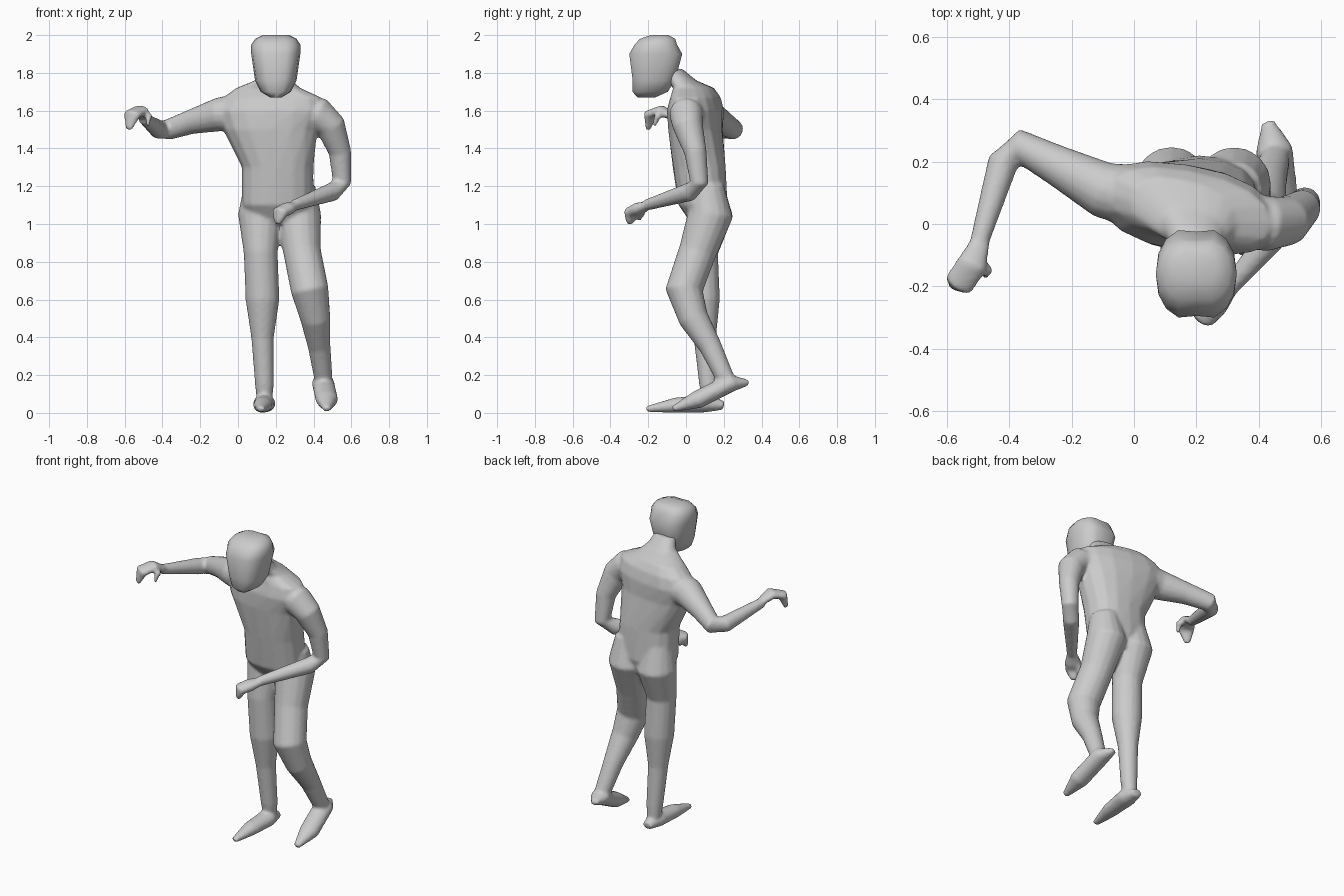
import bpy, bmesh
from math import cos, sin, pi, radians
from mathutils import Vector

default_cube = bpy.data.objects.get("Cube")
if default_cube:
    bpy.data.objects.remove(default_cube)

clay = bpy.data.materials.new("grey clay")
clay.use_nodes = True
clay.diffuse_color = (0.6, 0.6, 0.6, 1)
shader = clay.node_tree.nodes["Principled BSDF"]
shader.inputs["Base Color"].default_value = clay.diffuse_color

SIDES = 16
ANGLES = [2 * pi * step / SIDES for step in range(SIDES)]


def bridge_rings(name, rings):
    """Join equal rings of points into one closed, capped object."""
    bm = bmesh.new()
    loops = [[bm.verts.new(point) for point in ring] for ring in rings]
    for lower, upper in zip(loops, loops[1:]):
        for i in range(SIDES):
            bm.faces.new((lower[i - 1], lower[i], upper[i], upper[i - 1]))
    bm.faces.new(loops[0])
    bm.faces.new(loops[-1])
    bmesh.ops.recalc_face_normals(bm, faces=bm.faces)
    mesh = bpy.data.meshes.new(name)
    bm.to_mesh(mesh)
    bm.free()
    mesh.materials.append(clay)
    ob = bpy.data.objects.new(name, mesh)
    bpy.context.collection.objects.link(ob)
    return ob


def rounded(value):
    """Fill out an ellipse slightly towards a box."""
    return abs(value) ** 0.85 * (1 if value > 0 else -1)


def stack(name, levels, twist_above=None, groove=0.0):
    """Upright form from levels of: x, y, z, half width, half depth."""
    rings = []
    for x, y, z, half_width, half_depth in levels:
        twist = 0 if twist_above is None else -0.4 * max(0, z - twist_above)
        ring = []
        for angle in ANGLES:
            across = half_width * rounded(cos(angle))
            on_middle = abs(cos(angle)) < 0.01
            depth = half_depth * (1 - groove if on_middle else 1)
            ring.append((x + across, y + depth * rounded(sin(angle)) + twist * across, z))
        rings.append(ring)
    return bridge_rings(name, rings)


def limb(name, joints, flatness=1.0):
    """Bent, tapering tube through joints of: x, y, z, radius."""
    centres = [Vector(joint[:3]) for joint in joints]
    last = len(joints) - 1
    side = (centres[1] - centres[0]).cross(Vector((0, 0, 1)))
    rings = []
    for i, (centre, joint) in enumerate(zip(centres, joints)):
        radius = joint[3]
        along = (centres[min(i + 1, last)] - centres[max(i - 1, 0)]).normalized()
        side = (side - along * side.dot(along)).normalized()
        rise = side.cross(along) * flatness
        rings.append([centre + (side * cos(a) + rise * sin(a)) * radius for a in ANGLES])
    return bridge_rings(name, rings)


# Trunk, with the shoulders twisted, and the neck
trunk = stack("body", [
    (0.22, 0.11, 1, 0.15, 0.08),
    (0.21, 0.09, 1.1, 0.19, 0.13),
    (0.21, 0.07, 1.3, 0.19, 0.14),
    (0.17, 0.05, 1.5, 0.25, 0.14),
    (0.17, 0.05, 1.6, 0.29, 0.14),
    (0.18, 0.05, 1.67, 0.26, 0.12),
    (0.16, 0.04, 1.72, 0.17, 0.1),
    (0.19, -0.02, 1.76, 0.1, 0.07),
    (0.2, -0.08, 1.82, 0.07, 0.06)], twist_above=1.2)

# Straight standing leg and bent stepping leg
right_leg = limb("right_leg", [
    (0.12, 0.11, 1.2, 0.09),
    (0.12, 0.13, 1.05, 0.12),
    (0.12, 0.08, 0.85, 0.09),
    (0.13, 0.09, 0.6, 0.09),
    (0.13, 0.1, 0.4, 0.06),
    (0.14, 0.12, 0.15, 0.05),
    (0.14, 0.13, 0.05, 0.04)])
left_leg = limb("left_leg", [
    (0.32, 0.11, 1.2, 0.09),
    (0.32, 0.13, 1.05, 0.12),
    (0.34, 0.06, 0.85, 0.1),
    (0.38, -0.01, 0.65, 0.1),
    (0.41, 0.04, 0.5, 0.08),
    (0.43, 0.13, 0.35, 0.06),
    (0.45, 0.2, 0.2, 0.05),
    (0.46, 0.24, 0.14, 0.04)])

# Feet: one flat on the ground, one with the heel raised
right_foot = limb("right_foot", [
    (0.14, 0.2, 0.04, 0.03),
    (0.14, 0.1, 0.05, 0.06),
    (0.13, -0.06, 0.04, 0.05),
    (0.12, -0.21, 0.02, 0.02)], flatness=0.8)
left_foot = limb("left_foot", [
    (0.43, 0.33, 0.16, 0.02),
    (0.45, 0.24, 0.16, 0.06),
    (0.47, 0.06, 0.07, 0.06),
    (0.47, -0.07, 0.02, 0.02)], flatness=0.8)

# Arm raised out to the side
right_arm = limb("right_arm", [
    (0.06, 0.08, 1.59, 0.11),
    (-0.1, 0.11, 1.58, 0.09),
    (-0.25, 0.19, 1.54, 0.065),
    (-0.37, 0.25, 1.5, 0.055),
    (-0.42, 0.2, 1.5, 0.05),
    (-0.5, -0.07, 1.56, 0.03)])
right_hand = limb("right_hand", [
    (-0.49, -0.05, 1.56, 0.03),
    (-0.52, -0.13, 1.6, 0.05),
    (-0.56, -0.19, 1.58, 0.05),
    (-0.58, -0.2, 1.5, 0.02)], flatness=0.6)
right_thumb = limb("right_thumb", [
    (-0.51, -0.12, 1.59, 0.02),
    (-0.47, -0.15, 1.57, 0.02),
    (-0.48, -0.17, 1.52, 0.01)])

# Bent arm reaching across the front
left_arm = limb("left_arm", [
    (0.32, 0.03, 1.6, 0.08),
    (0.43, 0, 1.58, 0.09),
    (0.49, 0.01, 1.52, 0.08),
    (0.54, 0.05, 1.38, 0.06),
    (0.55, 0.07, 1.22, 0.05),
    (0.5, 0.02, 1.17, 0.05),
    (0.3, -0.21, 1.1, 0.03)])
left_hand = limb("left_hand", [
    (0.31, -0.2, 1.1, 0.03),
    (0.26, -0.25, 1.08, 0.05),
    (0.22, -0.29, 1.06, 0.05),
    (0.21, -0.3, 1, 0.02)], flatness=0.7)
left_thumb = limb("left_thumb", [
    (0.26, -0.23, 1.08, 0.02),
    (0.22, -0.24, 1.05, 0.02),
    (0.21, -0.25, 1.02, 0.01)])

# Fuse the parts into one continuous skin
bpy.ops.object.select_all(action='DESELECT')
for part in (trunk, right_leg, left_leg, right_foot, left_foot, right_arm,
             right_hand, right_thumb, left_arm, left_hand, left_thumb):
    part.select_set(True)
bpy.context.view_layer.objects.active = trunk
bpy.ops.object.join()
fuse = trunk.modifiers.new("fuse", 'REMESH')
fuse.mode = 'VOXEL'
fuse.voxel_size = 0.01
fuse.use_smooth_shade = True
blend = trunk.modifiers.new("blend", 'SMOOTH')
blend.iterations = 5

# Head with a groove running over its middle
head = stack("head", [
    (0.2, -0.21, 1.67, 0.03, 0.05),
    (0.2, -0.19, 1.7, 0.08, 0.1),
    (0.2, -0.17, 1.76, 0.11, 0.12),
    (0.2, -0.16, 1.9, 0.13, 0.15),
    (0.2, -0.16, 1.95, 0.13, 0.12),
    (0.2, -0.15, 1.98, 0.11, 0.1),
    (0.2, -0.14, 2, 0.07, 0.05)], groove=0.1)
bpy.ops.object.select_all(action='DESELECT')
head.select_set(True)
bpy.context.view_layer.objects.active = head
bpy.ops.object.shade_smooth_by_angle(angle=radians(50))
